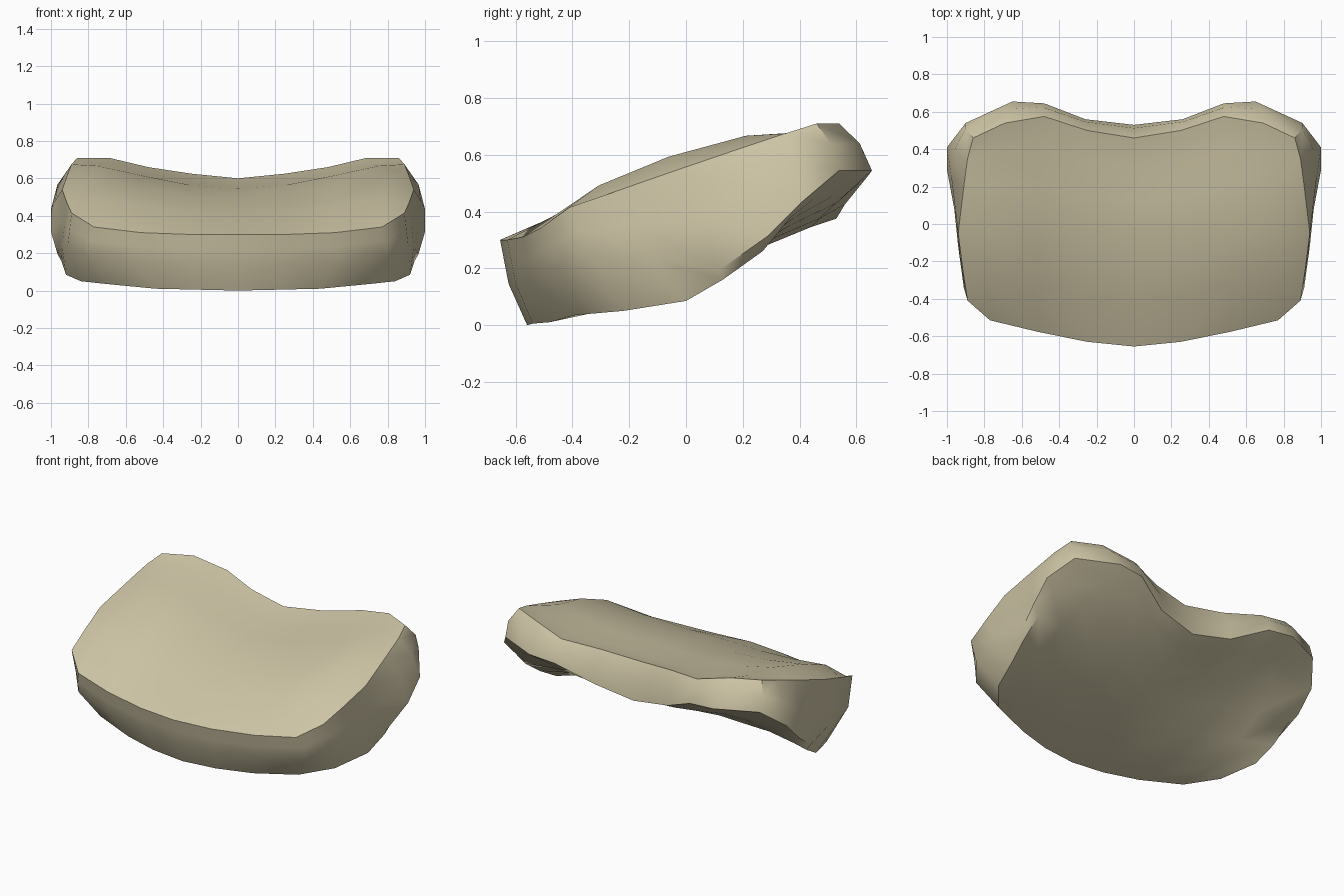
import bpy, bmesh, math
from mathutils import Vector

default_cube = bpy.data.objects.get("Cube")
if default_cube:
    bpy.data.objects.remove(default_cube, do_unlink=True)

# Half outlines of the pad, from front centre round the side to back centre
TOP_RIM = [(0, -.655, .305), (.25, -.63, .305), (.52, -.575, .315), (.77, -.515, .345),
           (.89, -.41, .42), (.915, -.25, .475), (.94, -.05, .545), (.91, .2, .63),
           (.89, .35, .68), (.86, .46, .715), (.69, .54, .715), (.48, .575, .665),
           (.25, .5, .63), (0, .46, .605)]
RIDGE = [(0, -.625, .15), (.25, -.6, .15), (.53, -.54, .16), (.8, -.47, .2),
         (.91, -.34, .25), (.94, -.12, .24), (.965, .12, .2), (1, .29, .32),
         (1, .41, .44), (.9, .54, .55), (.65, .655, .55), (.48, .645, .535),
         (.26, .56, .43), (0, .53, .38)]
BOTTOM_RIM = [(0, -.56, .005), (.22, -.54, .01), (.44, -.48, .015), (.7, -.39, .04),
              (.84, -.22, .055), (.92, 0, .09), (.945, .13, .165), (.95, .27, .265),
              (.92, .37, .385), (.8, .45, .45), (.62, .52, .46), (.45, .53, .435),
              (.25, .47, .38), (0, .44, .35)]
# Centre lines across the seat and the underside, and the seat's side swell
SEAT_CENTRE = [(0, -.4, .415), (0, -.12, .51), (0, .12, .55), (0, .3, .565)]
BASE_CENTRE = [(0, -.36, .06), (0, -.12, .135), (0, .08, .205), (0, .27, .28)]
SEAT_SWELL = [0, .07, .08, .065, .02, 0]
BASE_SWELL = [0] * 6
COLS, ROWS = 4, 5
BACK_START = 7


def add_faces(bm, grid):
    """Skin a grid of points with quads."""
    verts = [[bm.verts.new(p) for p in row] for row in grid]
    for low, high in zip(verts, verts[1:]):
        for i in range(len(low) - 1):
            bm.faces.new((low[i], low[i + 1], high[i + 1], high[i]))


def shoulder(top, ridge):
    """Middle loop of the upper wall, bulging outward round the back."""
    loop = []
    for i, (a, b) in enumerate(zip(top, ridge)):
        p = Vector(a).lerp(Vector(b), .5)
        if i >= BACK_START:
            p += Vector((p.x, p.y, .5)).normalized() * .025
        loop.append(p)
    return loop


def patch(rim, centre, swell):
    """Fill a half outline with a blended surface, swollen row by row."""
    pts = [Vector(p) for p in rim]
    front = pts[:COLS + 1]
    back = pts[COLS + ROWS:][::-1]
    side = pts[COLS:COLS + ROWS + 1]
    mid = [front[0]] + [Vector(p) for p in centre] + [back[0]]
    grid = []
    for r in range(ROWS + 1):
        v, row = r / ROWS, []
        for c in range(COLS + 1):
            u = c / COLS
            p = front[c].lerp(back[c], v) + mid[r].lerp(side[r], u)
            p -= front[0].lerp(front[-1], u).lerp(back[0].lerp(back[-1], u), v)
            p.z += swell[r] * math.sin(math.pi * u * u)
            row.append(p)
        grid.append(row)
    return grid


# Pad body: wall bands plus the dished seat and the underside
bm = bmesh.new()
add_faces(bm, [TOP_RIM, shoulder(TOP_RIM, RIDGE), RIDGE, BOTTOM_RIM])
add_faces(bm, patch(TOP_RIM, SEAT_CENTRE, SEAT_SWELL))
add_faces(bm, patch(BOTTOM_RIM, BASE_CENTRE, BASE_SWELL))
bmesh.ops.remove_doubles(bm, verts=bm.verts, dist=.001)

# Complete the other half
copy = bmesh.ops.duplicate(bm, geom=bm.verts[:] + bm.edges[:] + bm.faces[:])["geom"]
for v in copy:
    if isinstance(v, bmesh.types.BMVert):
        v.co.x = -v.co.x
bmesh.ops.remove_doubles(bm, verts=bm.verts, dist=.001)
bmesh.ops.recalc_face_normals(bm, faces=bm.faces)
low = min(v.co.z for v in bm.verts)
bmesh.ops.translate(bm, verts=bm.verts, vec=(0, 0, -low))

mesh = bpy.data.meshes.new("curved_pad")
bm.to_mesh(mesh)
bm.free()
pad = bpy.data.objects.new("curved_pad", mesh)
bpy.context.collection.objects.link(pad)

# Sand coloured material
sand = bpy.data.materials.new("sand")
sand.use_nodes = True
colour = (.62, .56, .38, 1)
sand.diffuse_color = colour
sand.node_tree.nodes["Principled BSDF"].inputs["Base Color"].default_value = colour
mesh.materials.append(sand)

# Soft faces with crisp rims
bpy.ops.object.select_all(action="DESELECT")
pad.select_set(True)
bpy.context.view_layer.objects.active = pad
bpy.ops.object.shade_smooth_by_angle(angle=math.radians(42))
